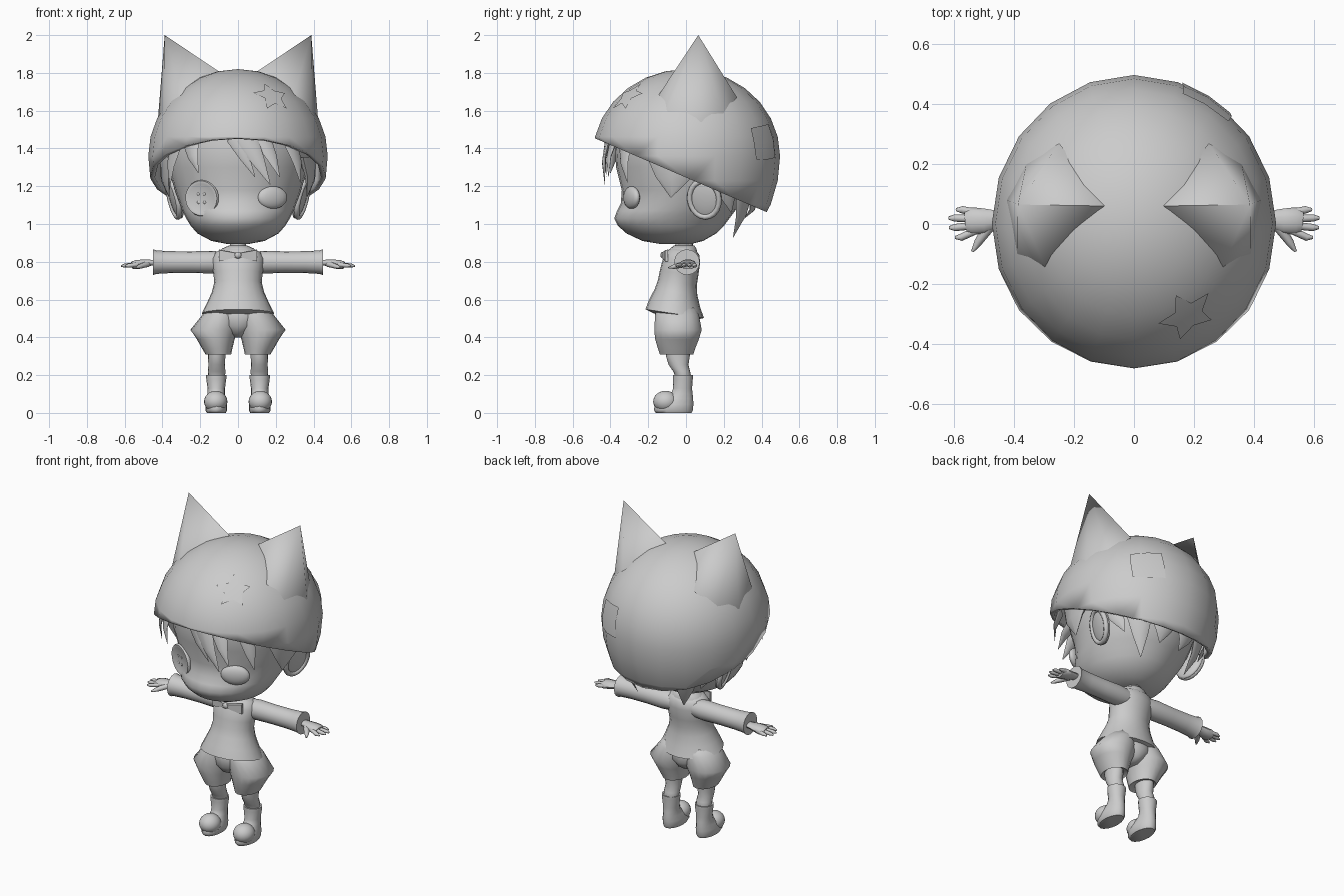
import bpy, bmesh, math
from mathutils import Vector, Matrix

cube = bpy.data.objects.get("Cube")
if cube:
    bpy.data.objects.remove(cube, do_unlink=True)

grey = bpy.data.materials.new("plain_grey")
grey.use_nodes = True
grey.diffuse_color = (0.6, 0.6, 0.6, 1)
grey.node_tree.nodes["Principled BSDF"].inputs["Base Color"].default_value = (0.6, 0.6, 0.6, 1)

X, Y, Z = Vector((1, 0, 0)), Vector((0, 1, 0)), Vector((0, 0, 1))
HAT_C, HAT_R = Vector((0, 0.002, 1.36)), Vector((0.475, 0.496, 0.46))


def finish(name, bm, angle=60):
    bmesh.ops.recalc_face_normals(bm, faces=bm.faces)
    me = bpy.data.meshes.new(name)
    bm.to_mesh(me)
    bm.free()
    ob = bpy.data.objects.new(name, me)
    bpy.context.collection.objects.link(ob)
    me.materials.append(grey)
    bpy.ops.object.select_all(action='DESELECT')
    ob.select_set(True)
    bpy.context.view_layer.objects.active = ob
    bpy.ops.object.shade_smooth_by_angle(angle=math.radians(angle))
    return ob


def loft(name, rings, n=16, angle=60):
    """Skin a series of ellipses, each given as centre and two half axes."""
    bm = bmesh.new()
    loops = []
    for c, u, v in rings:
        turns = [2 * math.pi * i / n for i in range(n)]
        loops.append([bm.verts.new(c + u * math.cos(t) + v * math.sin(t)) for t in turns])
    for a, b in zip(loops, loops[1:]):
        for i in range(n):
            j = (i + 1) % n
            bm.faces.new((a[i], a[j], b[j], b[i]))
    bm.faces.new(loops[0])
    bm.faces.new(loops[-1])
    return finish(name, bm, angle)


def upright(name, rows, x=0, n=16, tilt=0):
    """Rows are height, half width, front y, back y."""
    return loft(name, [(Vector((x, (f + b) / 2, z)), X * w, (Y - Z * tilt) * (b - f) / 2)
                       for z, w, f, b in rows], n)


def tube(name, path, radii, side, flat=1.0, n=10):
    """Tapered strand; side is the wide direction, flat squashes the other."""
    pts = [Vector(p) for p in path]
    rings = []
    for i, p in enumerate(pts):
        t = (pts[min(i + 1, len(pts) - 1)] - pts[max(i - 1, 0)]).normalized()
        v = t.cross(side).normalized()
        rings.append((p, v.cross(t) * radii[i], v * radii[i] * flat))
    return loft(name, rings, n)


def ball(name, place, radii, seg=20, rings=12):
    bm = bmesh.new()
    bmesh.ops.create_uvsphere(bm, u_segments=seg, v_segments=rings, radius=1,
                              matrix=place @ Matrix.Diagonal((*radii, 1)))
    return finish(name, bm)


def hull(name, points, angle=30):
    bm = bmesh.new()
    for p in points:
        bm.verts.new(p)
    bmesh.ops.convex_hull(bm, input=bm.verts)
    return finish(name, bm, angle)


def hat_patch(name, centre, outline):
    """Thin plate laid on the hat's curved surface."""
    d = (Vector(centre) - HAT_C).normalized()
    u = Z.cross(d).normalized()
    v = d.cross(u)

    def place(a, b):
        q = Vector(centre) - HAT_C + u * a + v * b
        k = Vector([q[i] / HAT_R[i] for i in range(3)]).length
        return HAT_C + q / k * 1.008
    bm = bmesh.new()
    mid = bm.verts.new(place(0, 0))
    rim = [bm.verts.new(place(a, b)) for a, b in outline]
    for i, p in enumerate(rim):
        bm.faces.new((mid, p, rim[(i + 1) % len(rim)]))
    return finish(name, bm)


# Hat: tilted open bowl, steeper below its widest line, with a thick edge
bm = bmesh.new()
bmesh.ops.create_uvsphere(bm, u_segments=20, v_segments=14, radius=1,
                          matrix=Matrix.Translation(HAT_C) @ Matrix.Diagonal((*HAT_R, 1)))
for v in bm.verts:
    if v.co.z < HAT_C.z:
        v.co.z = HAT_C.z + (v.co.z - HAT_C.z) * 1.28
bmesh.ops.bisect_plane(bm, geom=bm.verts[:] + bm.edges[:] + bm.faces[:], clear_inner=True,
                       plane_co=(0, -0.485, 1.455), plane_no=(0, 0.43, 1))
hat = finish("hat", bm)
solid = hat.modifiers.new("thickness", 'SOLIDIFY')
solid.thickness, solid.offset = 0.025, -1

# Hat patches: a star in front and a square behind
star = []
for i in range(10):
    r, t = (0.1 if i % 2 else 0.05), math.pi * i / 5
    star.append((r * math.sin(t), -r * math.cos(t)))
hat_patch("star_patch", (0.17, -0.29, 1.66), star)
hat_patch("square_patch", (0.24, 0.41, 1.43), [(-.09, -.09), (0, -.09), (.1, -.08), (.09, .02),
                                               (.08, .1), (0, .09), (-.1, .08), (-.1, 0)])

# Head with a protruding lower face
upright("head", [(0.895, .06, -.14, .03), (0.91, .14, -.23, .09), (0.95, .215, -.315, .16),
                 (0.99, .25, -.36, .2), (1.03, .275, -.38, .23), (1.07, .295, -.365, .26),
                 (1.11, .31, -.345, .29), (1.18, .335, -.34, .32), (1.3, .37, -.37, .36),
                 (1.45, .385, -.38, .38), (1.6, .33, -.33, .33), (1.72, .18, -.18, .18)], n=28)
upright("neck", [(0.82, .045, -.06, .04), (0.93, .042, -.055, .035)])

# Left eye and the round button on the right eye
ball("left_eye", Matrix.Translation((0.183, -0.288, 1.14)) @ Matrix.Rotation(.42, 4, 'Z'),
     (0.085, 0.03, 0.06))
face_out = Vector((-0.42, -0.9, -0.05)).normalized()
across = Z.cross(face_out).normalized()
rise = face_out.cross(across)
spot = Vector((-0.188, -0.285, 1.137))
loft("button_eye", [(spot + face_out * d, across * r, rise * r) for d, r in
                    [(-.03, .09), (.008, .096), (.017, .092), (.017, .08), (.014, .074)]], n=28, angle=30)
for a in (-1, 1):
    for b in (-1, 1):
        c = spot + across * a * .018 + rise * b * .022 + face_out * .014
        loft("button_stitch", [(c, across * .008, rise * .008),
                               (c + face_out * .003, across * .005, rise * .005)], n=8)

# Hair locks: base, tip, base half width
locks = [((-.25, -.34, 1.45), (-.21, -.4, 1.27), .055), ((-.33, -.27, 1.42), (-.36, -.24, 1.2), .05),
         ((.04, -.41, 1.46), (.17, -.43, 1.21), .06), ((-.02, -.41, 1.46), (.09, -.42, 1.25), .045),
         ((.13, -.38, 1.45), (.22, -.41, 1.25), .05), ((.28, -.32, 1.43), (.33, -.31, 1.22), .05)]
for s in (1, -1):
    locks += [((s * .37, -.06, 1.34), (s * .365, -.08, 1.14), .15),
              ((s * .33, .2, 1.22), (s * .27, .24, 1.06), .07),
              ((s * .22, .31, 1.16), (s * .16, .25, .93), .075),
              ((s * .08, .36, 1.12), (s * .07, .31, 1.03), .07)]
for base, tip, w in locks:
    b, t = Vector(base), Vector(tip)
    out = Vector((b.x, b.y, 0)).normalized()
    mid = b.lerp(t, .5) + out * .015
    tube("hair_lock", [b, mid, t], [w, w * .6, .002], Z.cross(out), .25, 8)

# Shirt, collar and bow tie
upright("shirt", [(.51, .15, -.17, .05), (.525, .192, -.215, .095), (.58, .165, -.195, .075),
                  (.64, .138, -.165, .06), (.69, .126, -.148, .057), (.74, .13, -.138, .065),
                  (.81, .14, -.12, .075), (.85, .12, -.095, .07), (.87, .07, -.07, .05)], n=20, tilt=.15)
upright("collar", [(.85, .1, -.1, .06), (.87, .085, -.085, .055), (.885, .05, -.065, .045)])
for s in (1, -1):
    hull("bow_wing", [(s * x, y, z) for x, y, z in
                      [(.005, -.11, .825), (.005, -.13, .825), (.005, -.11, .845), (.005, -.13, .845),
                       (.1, -.095, .802), (.1, -.11, .802), (.1, -.095, .865), (.1, -.11, .862)]])
ball("bow_knot", Matrix.Translation((0, -.122, .835)), (.02, .014, .018), 10, 8)

# Crotch joining the two puffed legs
upright("shorts_seat", [(.4, .03, -.09, .02), (.42, .06, -.13, .05), (.46, .11, -.158, .075),
                        (.52, .15, -.165, .07), (.56, .14, -.15, .05)], n=20)

for s in (1, -1):
    # Pointed hat ear, sunk into the hat
    hull("hat_ear", [(s * x, y, z) for x, y, z in
                     [(.388, .065, 2), (.09, .06, 1.8), (.29, -.16, 1.66), (.39, -.11, 1.57),
                      (.425, .08, 1.54), (.36, .2, 1.58), (.25, .27, 1.67)]], 75)
    # Head ear: thin lobe with a raised rim, leaning outwards at the top
    place = (Matrix.Translation((s * .328, .1, 1.135)) @ Matrix.Rotation(s * -.25, 4, 'Z')
             @ Matrix.Rotation(s * .24, 4, 'Y'))
    ball("ear", place, (.026, .092, .11))
    tau = math.tau
    bm = bmesh.new()
    vs = [[bm.verts.new(place @ Vector((s * (.013 + .015 * math.sin(q)),
                                        (.08 + .015 * math.cos(q)) * math.cos(p),
                                        (.098 + .015 * math.cos(q)) * math.sin(p))))
           for q in [tau * k / 8 for k in range(8)]] for p in [tau * k / 20 for k in range(20)]]
    for i in range(20):
        for k in range(8):
            i2, k2 = (i + 1) % 20, (k + 1) % 8
            bm.faces.new((vs[i][k], vs[i2][k], vs[i2][k2], vs[i][k2]))
    finish("ear_rim", bm)

    # Sleeve with a hollow flared cuff
    tube("sleeve", [(s * x, .005, .798) for x in (.06, .14, .25, .36, .43, .45, .45, .42)],
         [.052, .06, .057, .058, .062, .068, .06, .052], Y, n=16)
    # Wrist, palm, fingers and thumb
    tube("palm", [(s * x, y, z) for x, y, z in [(.38, .01, .795), (.46, .015, .795), (.5, .01, .79),
                                                (.54, .01, .785), (.56, .008, .78)]],
         [.028, .03, .042, .046, .038], Y, .55)
    for y0, x1, y1 in [(.038, .595, .048), (.017, .62, .02), (-.004, .618, -.012), (-.022, .598, -.045)]:
        tube("finger", [(s * .53, y0, .785), (s * (x1 - .02), y1, .78), (s * x1, y1, .777)],
             [.013, .012, .005], Y, .9, 8)
    tube("thumb", [(s * .48, -.005, .788), (s * .52, -.06, .775), (s * .54, -.092, .768)],
         [.019, .014, .005], X, .9, 8)

    # Puffed shorts leg
    loft("shorts_leg", [(Vector((s * x, (f + b) / 2, z)), X * w, Y * (b - f) / 2) for z, x, w, f, b in
                        [(.56, .07, .09, -.15, .05), (.52, .088, .1, -.165, .07), (.44, .124, .128, -.17, .085),
                         (.39, .118, .1, -.165, .07), (.34, .11, .08, -.15, .05),
                         (.31, .104, .068, -.14, .04), (.32, .104, .055, -.12, .03)]], 18, 80)
    # Bent leg
    upright("leg", [(.36, .045, -.11, .02), (.3, .046, -.106, .02), (.255, .044, -.092, .013),
                    (.22, .046, -.068, .022), (.19, .045, -.055, .028), (.16, .04, -.05, .02)], s * .113)
    # Boot shaft, flat sole and round toe
    upright("boot", [(0, .05, -.16, .03), (.015, .058, -.17, .037), (.045, .058, -.165, .039),
                     (.075, .05, -.12, .038), (.1, .046, -.08, .035), (.13, .046, -.068, .032),
                     (.18, .053, -.07, .036), (.2, .054, -.07, .036), (.198, .044, -.058, .026)], s * .115)
    ball("boot_toe", Matrix.Translation((s * .118, -.108, .06)), (.062, .066, .057))
